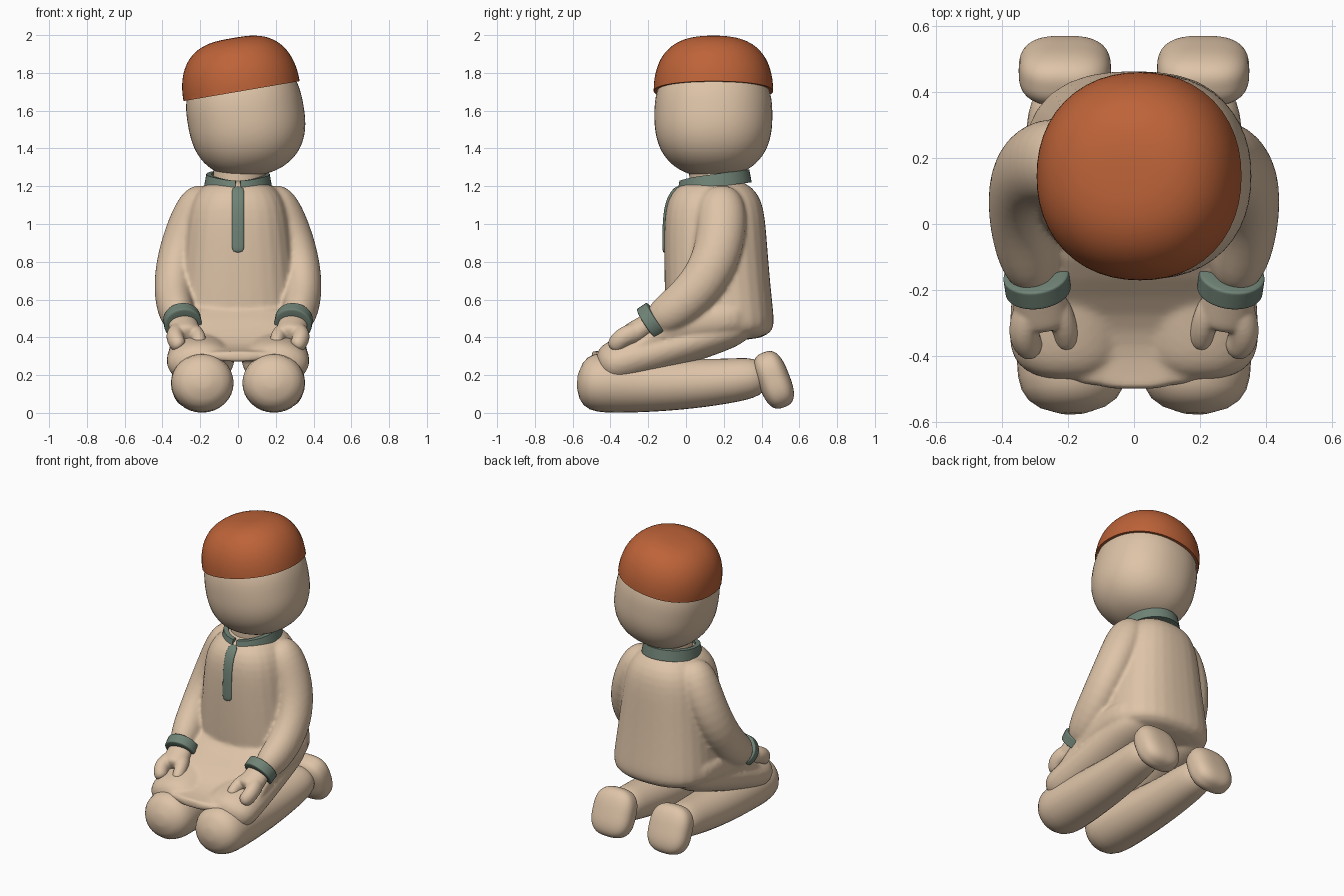
import bpy, bmesh, math
from mathutils import Vector, Matrix

if "Cube" in bpy.data.objects:
    bpy.data.objects.remove(bpy.data.objects["Cube"])


def material(name, *rgb):
    mat = bpy.data.materials.new(name)
    mat.use_nodes = True
    mat.diffuse_color = (*rgb, 1)
    shader = mat.node_tree.nodes["Principled BSDF"]
    shader.inputs["Base Color"].default_value = mat.diffuse_color
    shader.inputs["Roughness"].default_value = 0.8
    return mat


BEIGE = material("beige", 0.73, 0.55, 0.39)
ORANGE = material("burnt orange", 0.51, 0.125, 0.04)
GREEN = material("grey green", 0.16, 0.225, 0.18)


def rounding(distance, power):
    """Scale that stays near one and closes smoothly as distance reaches one."""
    return max(0.04, 1 - distance ** power) ** 0.5


def loft(bm, section, axis=None, power=2.0, steps=24, sides=32):
    """Join rounded sections; section(t) gives centre, half width, half depth."""
    previous = None
    for step in range(steps + 1):
        t = (1 - math.cos(math.pi * step / steps)) / 2
        centre, width, depth = section(t)
        ahead, behind = section(min(t + 0.01, 1))[0], section(max(t - 0.01, 0))[0]
        tangent = (axis or ahead - behind).normalized()
        across = Vector((1, 0, 0))
        across = (across - tangent * across.dot(tangent)).normalized()
        normal = tangent.cross(across)
        ring = []
        for k in range(sides):
            angle = math.tau * k / sides
            c, s = math.cos(angle), math.sin(angle)
            scale = (abs(c) ** power + abs(s) ** power) ** (-1 / power)
            offset = across * c * width + normal * s * depth
            ring.append(bm.verts.new(centre + offset * scale))
        if previous:
            for k in range(sides):
                j = (k + 1) % sides
                bm.faces.new((previous[k], previous[j], ring[j], ring[k]))
        else:
            bm.faces.new(ring[::-1])
        previous = ring
    bm.faces.new(previous)


def limb(bm, start, bend, end, radii, flat=1.0, ends=8):
    """Loft a tapered, round-ended tube along a curve pulled towards bend."""
    start, bend, end = Vector(start), Vector(bend), Vector(end)

    def section(t):
        centre = start.lerp(bend, t).lerp(bend.lerp(end, t), t)
        radius = radii[0] + (radii[1] - radii[0]) * t
        radius *= rounding(abs(2 * t - 1), ends)
        return centre, radius, radius * flat
    loft(bm, section)


def blob(bm, radii, plan, girth, height, placement):
    """Add a ball; the powers square off its plan and its side profile."""
    made = bmesh.ops.create_uvsphere(bm, u_segments=48, v_segments=40, radius=1)
    for v in made["verts"]:
        x, y, z = v.co
        norm = max(1e-6, (abs(x) ** plan + abs(y) ** plan) ** (1 / plan))
        reach = max(0, 1 - abs(z) ** height) ** (1 / girth) / norm
        v.co = placement @ (Vector((x * reach, y * reach, z)) * Vector(radii))


def finish(name, bm, mat, voxel=0):
    """Make a smooth object; a voxel size fuses its pieces."""
    bmesh.ops.recalc_face_normals(bm, faces=bm.faces[:])
    for face in bm.faces:
        face.smooth = True
    mesh = bpy.data.meshes.new(name)
    bm.to_mesh(mesh)
    bm.free()
    mesh.set_sharp_from_angle(angle=math.radians(50))
    mesh.materials.append(mat)
    ob = bpy.data.objects.new(name, mesh)
    bpy.context.collection.objects.link(ob)
    if voxel:
        fuse = ob.modifiers.new("fuse", "REMESH")
        fuse.mode = "VOXEL"
        fuse.voxel_size = voxel
        fuse.use_smooth_shade = True
        ob.modifiers.new("soften", "SMOOTH").iterations = 5


def limb_part(name, mat, *args, **options):
    bm = bmesh.new()
    limb(bm, *args, **options)
    finish(name, bm, mat)


def torso(t):
    """Body from the hem up to rounded shoulders, flaring downwards."""
    close = rounding(t, 12) * rounding(1 - t, 30)
    centre = Vector((0, 0.15 + 0.04 * (1 - t) ** 2, 0.38 + 0.87 * t))
    return centre, (0.35 - 0.1 * t) * close, (0.29 - 0.03 * t) * close


def lap(t):
    """Cloth over the thighs, stepping down towards the knees."""
    top = 0.47 + 0.15 * math.tanh(6 * (0.66 - t))
    bottom = 0.4 - 0.13 * t
    centre = Vector((0, 0.4 - 0.9 * t, (top + bottom) / 2))
    return centre, 0.36 * rounding(abs(2 * t - 1), 6), (top - bottom) / 2


def placket(t):
    """Thin strip that follows the front of the torso."""
    centre, _, depth = torso(0.54 + 0.4 * t)
    close = rounding(abs(2 * t - 1), 20)
    return centre - Vector((0, depth, 0)), 0.032 * close, 0.01 * close


# Tunic: torso, lap, draped thighs and sleeves fused together
bm = bmesh.new()
loft(bm, torso, axis=Vector((0, 0, 1)), power=2.5)
loft(bm, lap, axis=Vector((0, -1, 0)), power=2.8)
for side in (1, -1):
    limb(bm, (side * 0.18, 0.35, 0.48), (side * 0.2, -0.1, 0.33), (side * 0.2, -0.47, 0.24),
         (0.14, 0.19), flat=0.68)
    limb(bm, (side * 0.16, 0.17, 1.19), (side * 0.43, 0.27, 0.7), (side * 0.295, -0.2, 0.465),
         (0.12, 0.092), flat=1.15)
finish("tunic", bm, BEIGE, voxel=0.012)

bm = bmesh.new()
loft(bm, placket, power=3)
finish("placket", bm, GREEN)

# Folded legs, feet, cuffs and hands, once per side
for side, label in ((1, "left_"), (-1, "right_")):
    def at(x, y, z):
        return Vector((side * x, y, z))

    limb_part(label + "shin", BEIGE, at(0.185, -0.575, 0.17), at(0.2, 0, 0.12),
              at(0.21, 0.43, 0.2), (0.178, 0.11), flat=0.94, ends=11)
    bm = bmesh.new()
    blob(bm, (0.14, 0.085, 0.155), 2.8, 2.8, 2.8,
         Matrix.Translation(at(0.21, 0.465, 0.175)) @ Matrix.Rotation(0.37, 4, "X"))
    finish(label + "foot", bm, BEIGE)

    wrist, palm = at(0.3, -0.14, 0.51), at(0.275, -0.31, 0.395)
    cuff_start, cuff_end = wrist.lerp(palm, 0.06), wrist.lerp(palm, 0.4)
    limb_part(label + "cuff", GREEN, cuff_start, cuff_start.lerp(cuff_end, 0.5), cuff_end,
              (0.1, 0.1), ends=20)

    # Hand: palm, curled fingers and thumb fused
    bm = bmesh.new()
    limb(bm, wrist, wrist.lerp(palm, 0.5), palm, (0.07, 0.09), flat=0.75)
    limb(bm, at(0.3, -0.23, 0.43), at(0.365, -0.35, 0.42), at(0.3, -0.38, 0.34),
         (0.05, 0.042), flat=1.1)
    limb(bm, at(0.25, -0.23, 0.43), at(0.2, -0.31, 0.42), at(0.205, -0.37, 0.35),
         (0.045, 0.034), flat=1.1)
    finish(label + "hand", bm, BEIGE, voxel=0.007)

# Neck and sideways-leaning head
limb_part("neck", BEIGE, (0, 0.16, 1.1), (0, 0.16, 1.25), (0.03, 0.15, 1.4), (0.14, 0.14))
lean = Matrix.Translation((0.095, 0.145, 1.26)) @ Matrix.Rotation(-0.17, 4, "Y")
bm = bmesh.new()
blob(bm, (0.31, 0.312, 0.325), 2.2, 2.3, 2.5, lean @ Matrix.Translation((0, 0, 0.32)))
finish("head", bm, BEIGE)

# Cap: upper half of a squared ball, closed at the brim
brim = lean @ Matrix.Translation((0, 0, 0.45))
bm = bmesh.new()
blob(bm, (0.312, 0.316, 0.285), 2.15, 3, 2.2, brim)
cut = bm.verts[:] + bm.edges[:] + bm.faces[:]
bmesh.ops.bisect_plane(bm, geom=cut, plane_co=brim.translation,
                       plane_no=brim.col[2].to_3d(), clear_inner=True)
bmesh.ops.holes_fill(bm, edges=[e for e in bm.edges if e.is_boundary])
finish("cap", bm, ORANGE)

# Collar: open band that dips to a notch at the front
bm = bmesh.new()
rows = []
for i in range(49):
    angle = 0.08 + (math.tau - 0.16) * i / 48
    forward = math.cos(angle)
    dip = 0.025 * forward + 0.01 * max(forward, 0) ** 4
    middle = Vector((0, 0.15, 1.23 - dip))
    outward = Vector((math.sin(angle), -1.1 * forward, 0))
    up = Vector((0, 0, 0.034))
    rows.append([bm.verts.new(middle + outward * radius + up * sign)
                 for radius, sign in ((0.18, -1), (0.168, 1), (0.14, 1), (0.14, -1))])
for a, b in zip(rows, rows[1:]):
    for k in range(4):
        bm.faces.new((a[k], a[k - 1], b[k - 1], b[k]))
bm.faces.new(rows[0])
bm.faces.new(rows[-1][::-1])
finish("collar", bm, GREEN)
